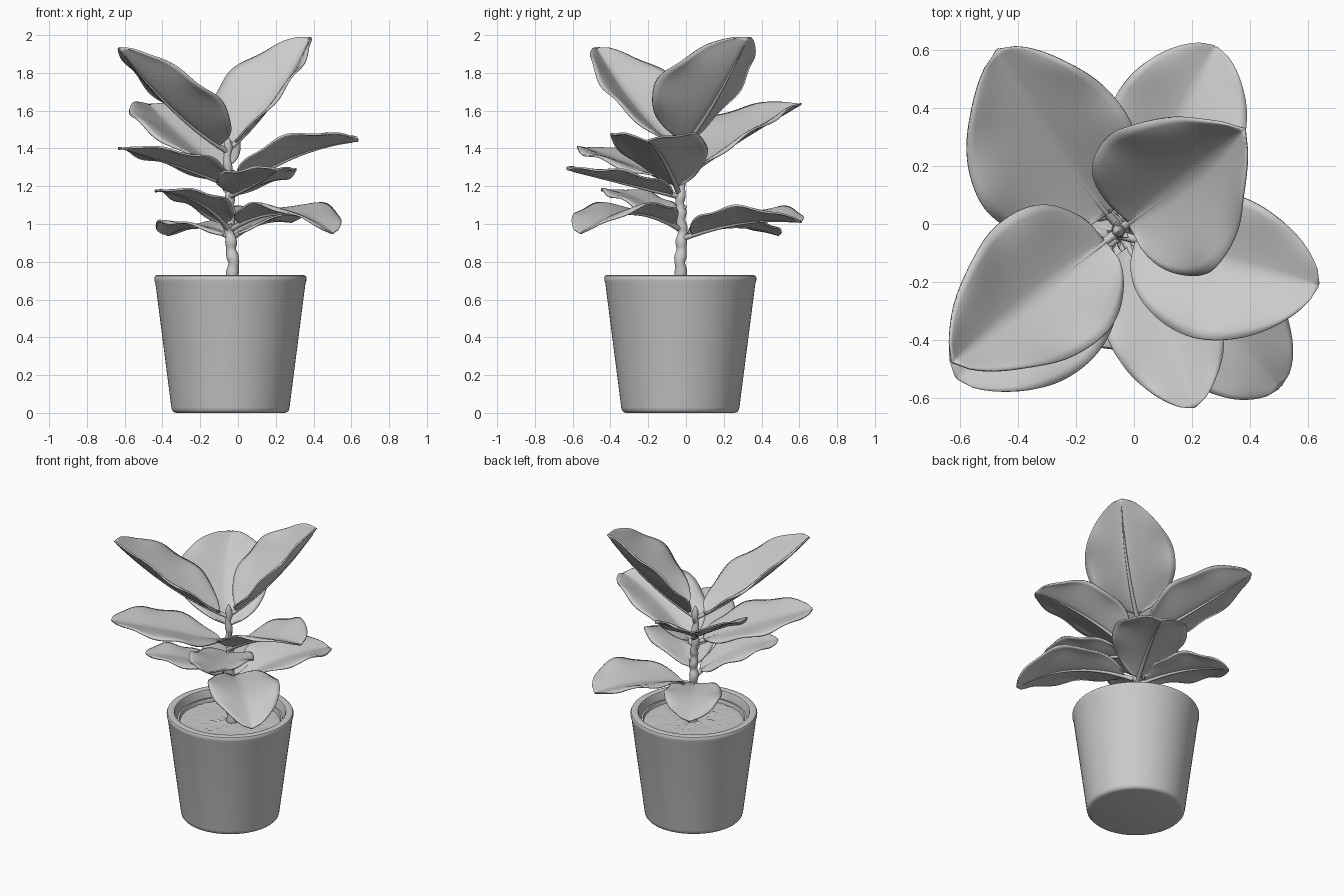
import bpy, bmesh, math, random
from mathutils import Vector

cube = bpy.data.objects.get("Cube")
if cube:
    bpy.data.objects.remove(cube, do_unlink=True)
random.seed(4)

# One plain clay-grey finish
grey = bpy.data.materials.new("plain_grey")
grey.use_nodes = True
grey.diffuse_color = (0.6, 0.6, 0.6, 1)
grey.node_tree.nodes["Principled BSDF"].inputs["Base Color"].default_value = (0.6, 0.6, 0.6, 1)

POT_X, POT_Y = -0.04, -0.03


def finish(name, bm, angle=40, location=(0, 0, 0)):
    mesh = bpy.data.meshes.new(name)
    bmesh.ops.recalc_face_normals(bm, faces=bm.faces)
    bm.to_mesh(mesh)
    bm.free()
    obj = bpy.data.objects.new(name, mesh)
    obj.location = location
    mesh.materials.append(grey)
    bpy.context.collection.objects.link(obj)
    bpy.ops.object.select_all(action='DESELECT')
    obj.select_set(True)
    bpy.context.view_layer.objects.active = obj
    bpy.ops.object.shade_smooth_by_angle(angle=math.radians(angle))
    return obj


def lathe(name, profile, steps=72, bump=0.0):
    """Turn a list of (radius, z) around the pot axis."""
    bm = bmesh.new()
    rings = []
    for r, z in profile:
        if r == 0:
            rings.append([bm.verts.new((0, 0, z))] * steps)
        else:
            rings.append([bm.verts.new((r * math.cos(a), r * math.sin(a), z + random.uniform(-bump, bump)))
                          for a in (math.tau * i / steps for i in range(steps))])
    for lo, hi in zip(rings, rings[1:]):
        for i in range(steps):
            j = (i + 1) % steps
            corners = dict.fromkeys((lo[i], lo[j], hi[j], hi[i]))
            bm.faces.new(list(corners))
    return finish(name, bm, location=(POT_X, POT_Y, 0))


def tube(name, path, radii, sides=10):
    """Sweep a tapering round section along a path, closed at both ends."""
    bm = bmesh.new()
    rings = []
    for k, p in enumerate(path):
        t = (path[min(k + 1, len(path) - 1)] - path[max(k - 1, 0)]).normalized()
        ref = Vector((0, 1, 0)) if abs(t.z) > 0.8 else Vector((0, 0, 1))
        u = t.cross(ref).normalized()
        w = u.cross(t)
        rings.append([bm.verts.new(p + radii[k] * (u * math.cos(a) + w * math.sin(a)))
                      for a in (math.tau * i / sides for i in range(sides))])
    for lo, hi in zip(rings, rings[1:]):
        for i in range(sides):
            j = (i + 1) % sides
            bm.faces.new((lo[i], lo[j], hi[j], hi[i]))
    bm.faces.new(rings[0])
    bm.faces.new(rings[-1])
    return finish(name, bm, 60)


def leaf(name, base, bend, tip, left, right, cup, taper=1.0):
    """Blade on a bent midline, folded up along the midrib with wavy edges.
    left and right are half widths seen from the stem; a low taper fills out the base."""
    base, bend, tip = Vector(base), Vector(bend), Vector(tip)
    ctrl = 2 * bend - (base + tip) / 2          # curve passes through bend
    mid = lambda t: base * (1 - t) ** 2 + ctrl * 2 * t * (1 - t) + tip * t * t
    tangent = lambda t: ((ctrl - base) * (1 - t) + (tip - ctrl) * t).normalized()
    side = (tip - base).cross(Vector((0, 0, 1))).normalized()
    phase = random.uniform(0, 6)
    rows, cols = 40, 16
    bm = bmesh.new()
    grid = []
    for r in range(rows + 1):
        s = r / rows
        t = 0.07 + 0.93 * s
        shape = max(math.sin(math.pi * s ** taper), 0.0) ** 0.6
        normal = side.cross(tangent(t)).normalized()
        row = []
        for c in range(cols + 1):
            v = 2 * c / cols - 1
            width = (right if v > 0 else left) * shape + 0.006
            lift = cup * width * abs(v) ** 1.2
            lift -= 0.08 * width * abs(v) ** 6      # rim curls down
            wave = 0.011 * abs(v) ** 3 * math.sin(15 * s + phase + (1.7 if v > 0 else 0))
            row.append(bm.verts.new(mid(t) + side * width * v + normal * (lift + wave * min(1, 6 * (1 - s)))))
        grid.append(row)
    for r in range(rows):
        for c in range(cols):
            bm.faces.new((grid[r][c], grid[r][c + 1], grid[r + 1][c + 1], grid[r + 1][c]))
    blade = finish(name, bm, 60)
    solid = blade.modifiers.new("thickness", 'SOLIDIFY')
    solid.thickness = 0.01
    solid.offset = 0
    # Leaf stalk running on as the raised rib under the blade
    n = 14
    path = []
    for k in range(n + 1):
        t = 0.95 * k / n
        path.append(mid(t) - side.cross(tangent(t)).normalized() * 0.004)
    tube(name + "_midrib", path, [0.015 - 0.012 * k / n for k in range(n + 1)], 8)


# Pot with rounded foot, soft rim and open inside
lathe("pot", [(0, 0), (0.285, 0), (0.3, 0.004), (0.309, 0.014), (0.313, 0.03), (0.397, 0.685),
              (0.402, 0.7), (0.403, 0.715), (0.398, 0.726), (0.387, 0.73), (0.365, 0.73),
              (0.355, 0.726), (0.35, 0.715), (0.342, 0.6), (0, 0.6)])

# Thin inner liner and rough soil
lathe("liner", [(0.325, 0.605), (0.336, 0.67), (0.334, 0.678), (0.322, 0.678), (0.319, 0.67), (0.31, 0.605)])
lathe("soil", [(0.322, 0.655)] + [(0.322 - 0.02 * i, 0.66) for i in range(1, 16)] + [(0, 0.665)],
      bump=0.003)

# Knobbly stem: gentle bends with swollen leaf joints
keys = [Vector(p) for p in ((-0.03, -0.03, 0.64), (-0.025, -0.03, 0.8), (-0.045, -0.02, 0.95),
                            (-0.04, -0.03, 1.1), (-0.055, -0.025, 1.25), (-0.055, -0.025, 1.43))]
path, radii = [], []
for i in range(51):
    f = i / 10
    k = min(int(f), 4)
    path.append(keys[k].lerp(keys[k + 1], f - k)
                + Vector((math.sin(i * 0.8), math.cos(i * 0.9), 0)) * 0.003)
    radii.append(0.033 - 0.013 * i / 50 + 0.003 * math.sin(i * 1.2))
tube("stem", path, radii, 14)

# Shoot tip and small bud scales
tube("shoot_tip", [Vector((-0.055, -0.025, z)) for z in (1.41, 1.43, 1.45, 1.47)],
     [0.019, 0.02, 0.013, 0.002])
for i in range(7):
    z, a = 0.78 + 0.095 * i, 2.4 * i
    start = Vector((-0.035 - 0.003 * i, -0.027, z))
    out = Vector((math.cos(a), math.sin(a), 0.9))
    tube(f"bud_scale_{i + 1}", [start, start + out * 0.025, start + out * 0.035], [0.012, 0.01, 0.002], 8)

# Leaves: base, midline point, tip, left and right half width, fold, taper
leaf("top_leaf_front", (-0.06, -0.03, 1.39), (-0.345, -0.255, 1.61), (-0.625, -0.475, 1.93),
     0.245, 0.27, 0.5, 0.85)
leaf("top_leaf_back", (-0.05, -0.02, 1.40), (0.18, 0.15, 1.65), (0.38, 0.325, 1.985),
     0.28, 0.29, 0.6, 0.85)
leaf("upper_leaf_back", (-0.06, 0.0, 1.26), (-0.28, 0.28, 1.445), (-0.47, 0.6, 1.63),
     0.315, 0.26, 0.38, 0.9)
leaf("upper_leaf_front", (-0.05, -0.04, 1.21), (-0.32, -0.28, 1.31), (-0.61, -0.53, 1.40),
     0.25, 0.235, 0.22)
leaf("middle_leaf_left", (-0.04, -0.04, 1.17), (0.3, -0.13, 1.36), (0.635, -0.21, 1.44),
     0.23, 0.27, 0.4, 0.9)
leaf("middle_leaf_front", (-0.04, -0.04, 1.15), (0.1, -0.33, 1.22), (0.21, -0.63, 1.29),
     0.2, 0.195, 0.28, 0.9)
leaf("lower_leaf_right", (-0.05, -0.04, 0.98), (-0.21, -0.23, 1.12), (-0.42, -0.42, 1.175),
     0.18, 0.165, 0.15)
leaf("lower_leaf_left", (-0.03, -0.04, 0.98), (0.25, -0.31, 1.06), (0.5, -0.56, 0.95),
     0.225, 0.215, 0.27)
leaf("lower_leaf_back_left", (-0.03, -0.01, 0.93), (0.13, 0.31, 1.01), (0.28, 0.61, 1.01),
     0.225, 0.235, 0.38)
leaf("lower_leaf_back_right", (-0.04, -0.01, 0.93), (-0.22, 0.24, 0.99), (-0.37, 0.49, 0.94),
     0.18, 0.175, 0.2)
